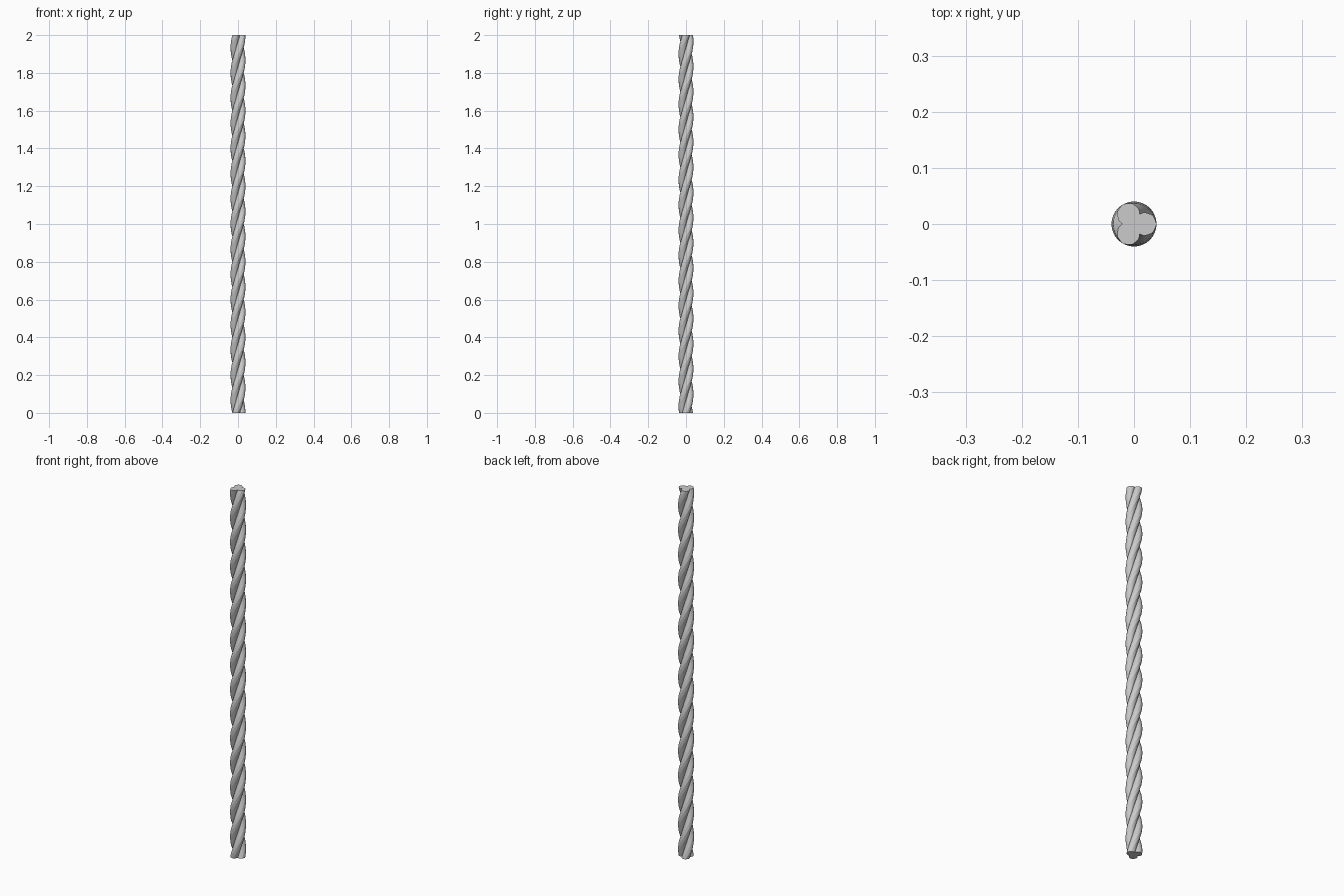
import bpy, bmesh, math

if "Cube" in bpy.data.objects:
    bpy.data.objects.remove(bpy.data.objects["Cube"])

HEIGHT, STRANDS, TURNS = 2.0, 3, 5
CENTRE, RADIUS = 0.0195, 0.0205   # strand offset and strand thickness
RINGS, SIDES = 300, 72

# Cross-section: outline of three touching round strands with fine yarn ridges
def outline(a):
    step = 2 * math.pi / STRANDS
    local = (a + step / 2) % step - step / 2
    r = CENTRE * math.cos(local) + math.sqrt(RADIUS**2 - (CENTRE * math.sin(local))**2)
    return r + 0.0005 * (math.cos(local * 15) - 1)

# Twisted rope: sweep the outline upward while turning it
bm = bmesh.new()
rings = []
for i in range(RINGS + 1):
    t = i / RINGS
    twist = 2 * math.pi * TURNS * (t - 1)
    ring = []
    for k in range(SIDES):
        a = 2 * math.pi * k / SIDES
        r = outline(a)
        ring.append(bm.verts.new((r * math.cos(a + twist), r * math.sin(a + twist), t * HEIGHT)))
    rings.append(ring)
for lo, hi in zip(rings, rings[1:]):
    for k in range(SIDES):
        n = (k + 1) % SIDES
        bm.faces.new((lo[k], lo[n], hi[n], hi[k]))

# Flat cut ends
bm.faces.new(rings[-1])
bm.faces.new(rings[0][::-1])

mesh = bpy.data.meshes.new("rope")
bm.to_mesh(mesh)
bm.free()
rope = bpy.data.objects.new("rope", mesh)
bpy.context.collection.objects.link(rope)
bpy.context.view_layer.objects.active = rope
rope.select_set(True)
bpy.ops.object.shade_smooth_by_angle(angle=math.radians(40))
